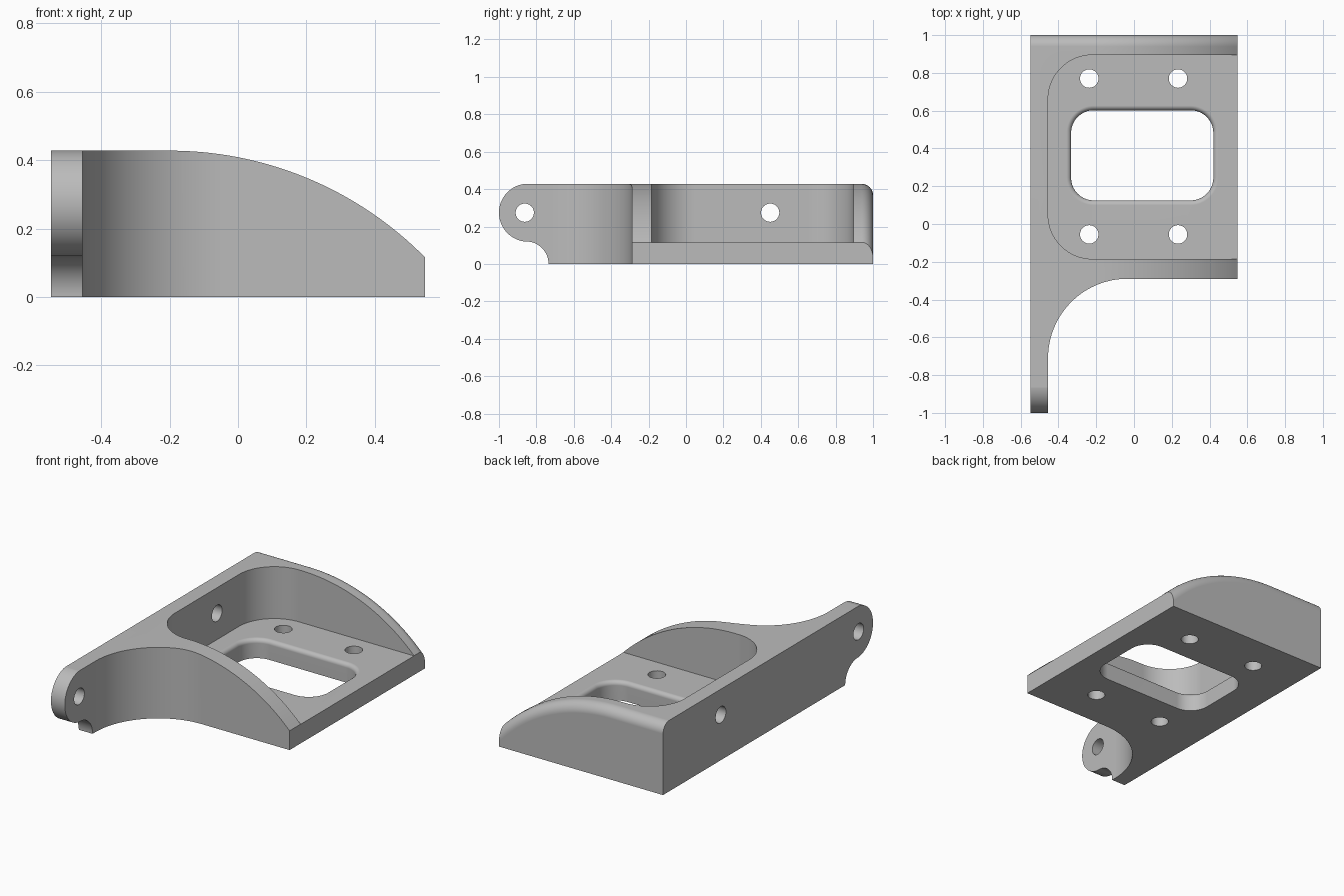
import bpy, bmesh
from math import sin, cos, pi, radians, sqrt
from mathutils import Vector

if "Cube" in bpy.data.objects:
    bpy.data.objects.remove(bpy.data.objects["Cube"])

HEIGHT, FLOOR, HALF = 0.428, 0.115, 0.547
SLOPE_START, SLOPE_R = -0.2, 1.05

grey = bpy.data.materials.new("plain grey")
grey.use_nodes = True
colour = (0.5, 0.5, 0.5, 1)
grey.diffuse_color = colour
grey.node_tree.nodes["Principled BSDF"].inputs["Base Color"].default_value = colour


def arc(cx, cy, r, a0, a1, n=24):
    """Points on an arc, angles in degrees."""
    angles = [radians(a0 + (a1 - a0) * i / n) for i in range(n + 1)]
    return [(cx + r * cos(a), cy + r * sin(a)) for a in angles]


def rounded_rect(x0, x1, y0, y1, r, n=16):
    return (arc(x1 - r, y1 - r, r, 0, 90, n) + arc(x0 + r, y1 - r, r, 90, 180, n)
            + arc(x0 + r, y0 + r, r, 180, 270, n) + arc(x1 - r, y0 + r, r, 270, 360, n))


def loft(name, layers, axis="z"):
    """Solid through (offset, outline) layers stacked along an axis."""
    place = {"x": lambda a, b, t: (t, a, b),
             "y": lambda a, b, t: (a, t, b),
             "z": lambda a, b, t: (a, b, t)}[axis]
    bm = bmesh.new()
    rings = [[bm.verts.new(place(a, b, t)) for a, b in pts] for t, pts in layers]
    for low, high in zip(rings, rings[1:]):
        for i in range(len(low)):
            j = (i + 1) % len(low)
            bm.faces.new((low[i], low[j], high[j], high[i]))
    bm.faces.new(rings[0][::-1])
    bm.faces.new(rings[-1])
    bmesh.ops.recalc_face_normals(bm, faces=bm.faces)
    mesh = bpy.data.meshes.new(name)
    bm.to_mesh(mesh)
    bm.free()
    mesh.materials.append(grey)
    obj = bpy.data.objects.new(name, mesh)
    bpy.context.collection.objects.link(obj)
    return obj


def prism(name, pts, axis, lo, hi):
    return loft(name, [(lo, pts), (hi, pts)], axis)


def combine(target, cutter, operation="DIFFERENCE"):
    """Apply a boolean and discard the cutter."""
    cutter.hide_render = True
    mod = target.modifiers.new("cut", "BOOLEAN")
    mod.operation, mod.object, mod.solver = operation, cutter, "EXACT"
    bpy.ops.object.select_all(action="DESELECT")
    bpy.context.view_layer.objects.active = target
    target.select_set(True)
    bpy.ops.object.modifier_apply(modifier=mod.name)
    bpy.data.objects.remove(cutter)


# Body: flat top that curves down toward one side
steps = 40
slope = []
for i in range(steps + 1):
    x = SLOPE_START + (HALF - SLOPE_START) * i / steps
    d = x - SLOPE_START
    slope.append((x, HEIGHT - SLOPE_R + sqrt(SLOPE_R ** 2 - d * d)))
profile = [(HALF, 0), (-HALF, 0), (-HALF, HEIGHT)] + slope
body = prism("bracket_body", profile, "y", -1.0, 1.0)

# Rounded top edge along the back
bm = bmesh.new()
bm.from_mesh(body.data)
back_top = [e for e in bm.edges
            if all(v.co.y > 0.99 and v.co.z > 0.05 for v in e.verts)]
bmesh.ops.bevel(bm, geom=back_top, offset=0.06, segments=8, profile=0.5,
                affect="EDGES", clamp_overlap=False)
bm.to_mesh(body.data)
bm.free()

# Plan outline: wide plate sweeping into a narrow arm
plan = ([(-1, 1.2), (1, 1.2), (1, -0.29)]
        + arc(-0.035, -0.71, 0.42, 90, 180, 40)
        + [(-0.455, -1.2), (-1, -1.2)])
combine(body, prism("plan_cutter", plan, "z", -0.2, 0.7), "INTERSECT")

# Arm end: round lug with a concave relief underneath
side = ([(1.2, -0.1), (1.2, 0.6), (-0.845, 0.6)]
        + arc(-0.845, 0.274, 0.155, 90, 270, 40)
        + arc(-0.855, 0, 0.12, 90, 0)
        + [(-0.735, -0.1)])
combine(body, prism("lug_cutter", side, "x", -0.8, 0.8), "INTERSECT")

# Pocket open to the low side
r = 0.235
pocket = ([(1, -0.185), (1, 0.895)]
          + arc(-0.455 + r, 0.895 - r, r, 90, 180)
          + arc(-0.455 + r, -0.185 + r, r, 180, 270))
combine(body, prism("pocket_cutter", pocket, "z", FLOOR, 0.7))

# Window through the floor with a softened upper rim
rim = 0.025


def window(grow):
    return rounded_rect(-0.333 - grow, 0.42 + grow, 0.125 - grow, 0.602 + grow,
                        0.12 + grow)


layers = [(-0.1, window(0))]
for i in range(7):
    a = pi / 2 * i / 6
    layers.append((FLOOR - rim + rim * sin(a), window(rim * (1 - cos(a)))))
layers.append((FLOOR + 0.05, window(rim)))
combine(body, loft("window_cutter", layers))

# Four floor holes and two cross holes
for x in (-0.237, 0.233):
    for y in (-0.055, 0.77):
        hole = arc(x, y, 0.049, 0, 345, 23)
        combine(body, prism("floor_hole_cutter", hole, "z", -0.1, 0.2))
for y in (-0.862, 0.45):
    hole = arc(y, 0.274, 0.049, 0, 345, 23)
    combine(body, prism("cross_hole_cutter", hole, "x", -0.7, -0.3))

# Smooth curves, crisp edges
bpy.ops.object.shade_smooth_by_angle(angle=radians(28))
weighted = body.modifiers.new("even shading", "WEIGHTED_NORMAL")
weighted.keep_sharp = True
